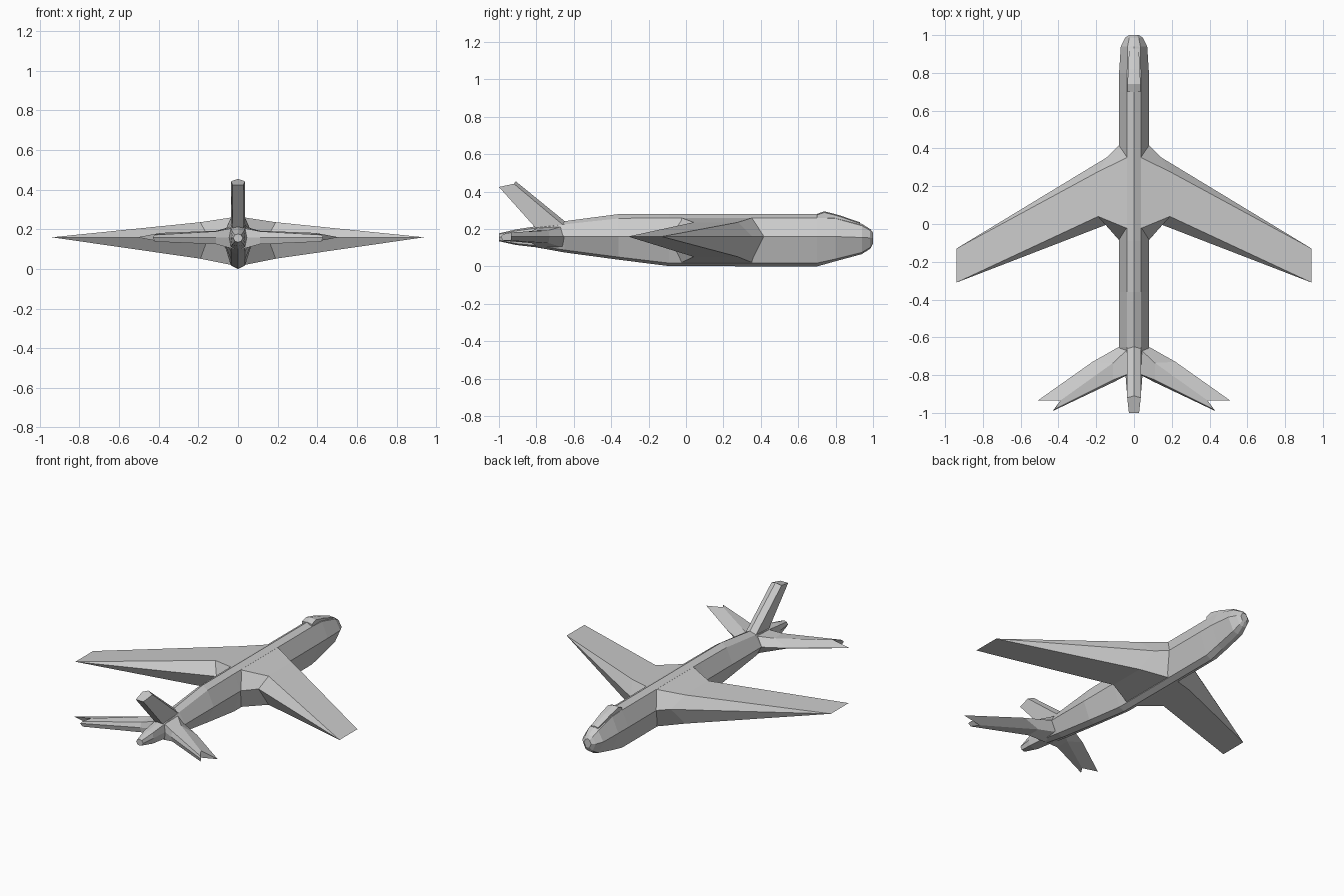
import bpy, bmesh


def loft(name, rings, mirror=False):
    """Skin closed rings of points, cap both ends, optionally mirror in x."""
    bm = bmesh.new()
    loops = [[bm.verts.new(p) for p in ring] for ring in rings]
    n = len(loops[0])
    for a, b in zip(loops, loops[1:]):
        for i in range(n):
            j = (i + 1) % n
            bm.faces.new((a[i], a[j], b[j], b[i]))
    bm.faces.new(loops[0])
    bm.faces.new(loops[-1])
    bmesh.ops.remove_doubles(bm, verts=bm.verts, dist=0.0005)
    bmesh.ops.recalc_face_normals(bm, faces=bm.faces)
    me = bpy.data.meshes.new(name)
    bm.to_mesh(me)
    bm.free()
    ob = bpy.data.objects.new(name, me)
    bpy.context.collection.objects.link(ob)
    if mirror:
        ob.modifiers.new("Mirror", 'MIRROR').use_mirror_merge = False
    return ob


def octagon(y, half, flat, bottom, low, mid, high, top):
    """Fuselage section: pointed top and bottom, widest at mid."""
    return [(0, y, top), (flat, y, high), (half, y, mid), (flat, y, low),
            (0, y, bottom), (-flat, y, low), (-half, y, mid), (-flat, y, high)]


def blade(lead, top_lead, top_trail, trail, low):
    """Six-sided wing section: edge points (x, y), top points (x, y, z), low = z below."""
    mid = 0.16
    return [(*lead, mid), top_lead, top_trail, (*trail, mid),
            (*top_trail[:2], low), (*top_lead[:2], low)]


# Fuselage: y, half width, flat half width, bottom, low, mid, high, top
loft("fuselage", [octagon(*s) for s in (
    (-1.00, 0.025, 0.015, 0.135, 0.140, 0.157, 0.172, 0.177),
    (-0.91, 0.036, 0.030, 0.115, 0.122, 0.158, 0.190, 0.198),
    (-0.80, 0.045, 0.035, 0.102, 0.112, 0.16, 0.205, 0.215),
    (-0.65, 0.08, 0.036, 0.075, 0.088, 0.16, 0.225, 0.242),
    (-0.36, 0.08, 0.036, 0.036, 0.050, 0.16, 0.257, 0.280),
    (-0.09, 0.08, 0.036, 0.002, 0.018, 0.16, 0.260, 0.280),
    (0.70, 0.08, 0.036, 0.000, 0.018, 0.16, 0.260, 0.280),
    (0.80, 0.079, 0.036, 0.028, 0.040, 0.16, 0.256, 0.270),
    (0.94, 0.070, 0.034, 0.066, 0.075, 0.155, 0.218, 0.228),
    (0.985, 0.048, 0.025, 0.095, 0.102, 0.153, 0.192, 0.200),
    (1.00, 0.026, 0.014, 0.122, 0.127, 0.152, 0.175, 0.180))])

# Canopy: low raised strip over the nose
loft("canopy", [[(-w, y, z - 0.06), (-w, y, z - 0.006), (0, y, z),
                 (w, y, z - 0.006), (w, y, z - 0.06)]
                for y, w, z in ((0.70, 0.036, 0.281), (0.74, 0.034, 0.295),
                                (0.82, 0.032, 0.274), (0.93, 0.025, 0.236))])

# Main wings: blended root, deep inner section, knife-edge tip
loft("wing", [
    blade((0.075, 0.42), (0.02, 0.36, 0.262), (0.02, -0.03, 0.262), (0.075, -0.09), 0.018),
    blade((0.14, 0.355), (0.19, 0.277, 0.236), (0.19, 0.04, 0.236), (0.15, -0.005), 0.052),
    blade((0.94, -0.13), (0.94, -0.13, 0.16), (0.94, -0.31, 0.16), (0.94, -0.31), 0.16),
], mirror=True)

# Tailplane
loft("tailplane", [
    blade((0.07, -0.645), (0.02, -0.65, 0.218), (0.02, -0.79, 0.208), (0.035, -0.80), 0.10),
    blade((0.22, -0.73), (0.11, -0.735, 0.193), (0.11, -0.825, 0.19), (0.11, -0.838), 0.125),
    blade((0.51, -0.935), (0.39, -0.935, 0.182), (0.42, -0.98, 0.172), (0.43, -0.99), 0.138),
], mirror=True)

# Tail fin: centre ridge at the front, slightly narrower trailing edge


def fin_ring(lead, shoulder, trail):
    return [(0, *lead), (0.036, *shoulder), (0.027, *trail),
            (-0.027, *trail), (-0.036, *shoulder)]


loft("tail_fin", [
    fin_ring((-0.62, 0.215), (-0.635, 0.20), (-0.76, 0.16)),
    fin_ring((-0.65, 0.243), (-0.665, 0.228), (-0.805, 0.207)),
    fin_ring((-0.91, 0.455), (-0.92, 0.442), (-1.0, 0.425))])
